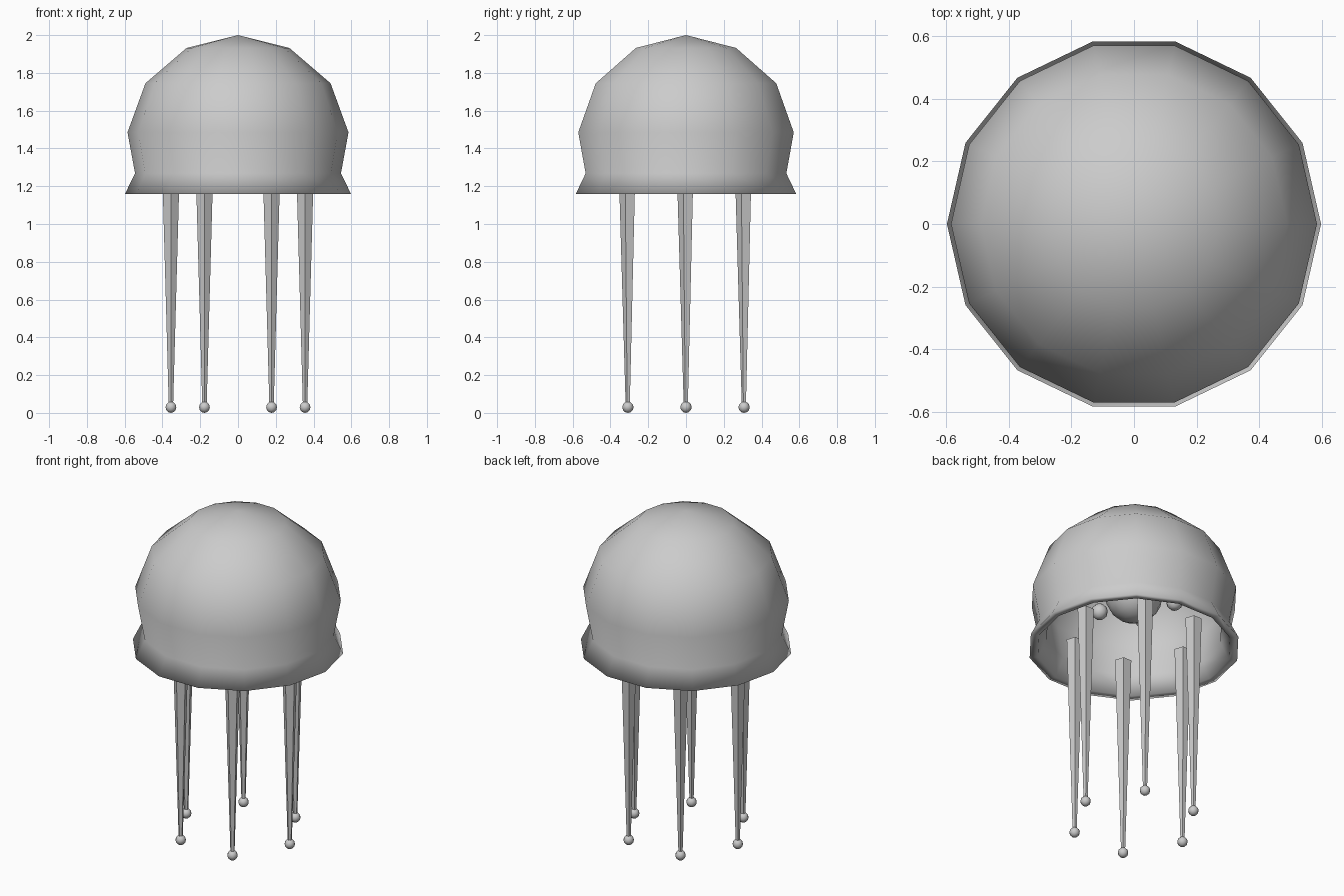
import bpy, bmesh
from math import cos, sin, pi, radians

cube = bpy.data.objects.get("Cube")
if cube:
    bpy.data.objects.remove(cube, do_unlink=True)

GREY = (0.6, 0.6, 0.6, 1.0)
mat = bpy.data.materials.new("plain_grey")
mat.use_nodes = True
mat.diffuse_color = GREY
mat.node_tree.nodes["Principled BSDF"].inputs["Base Color"].default_value = GREY


def finish(name, bm, smooth_angle=None):
    bmesh.ops.recalc_face_normals(bm, faces=bm.faces)
    mesh = bpy.data.meshes.new(name)
    bm.to_mesh(mesh)
    bm.free()
    mesh.materials.append(mat)
    obj = bpy.data.objects.new(name, mesh)
    bpy.context.collection.objects.link(obj)
    if smooth_angle:
        bpy.ops.object.select_all(action="DESELECT")
        obj.select_set(True)
        bpy.context.view_layer.objects.active = obj
        bpy.ops.object.shade_smooth_by_angle(angle=radians(smooth_angle))
    return obj


def lathe(name, profile, sides, start=0.0, center=(0, 0), smooth_angle=None):
    """Revolve (radius, z) points; zero radius becomes a single pole."""
    bm = bmesh.new()
    rings = []
    for r, z in profile:
        count = sides if r else 1
        rings.append([bm.verts.new((center[0] + r * cos(start + 2 * pi * i / sides),
                                    center[1] + r * sin(start + 2 * pi * i / sides), z))
                      for i in range(count)])
    for a, b in zip(rings, rings[1:]):
        for i in range(sides):
            j = (i + 1) % sides
            quad = [a[i % len(a)], a[j % len(a)], b[j % len(b)], b[i % len(b)]]
            bm.faces.new(list(dict.fromkeys(quad)))
    return finish(name, bm, smooth_angle)


def ball(name, center, radius, segments, rings):
    bm = bmesh.new()
    bmesh.ops.create_uvsphere(bm, u_segments=segments, v_segments=rings, radius=radius)
    bmesh.ops.translate(bm, verts=bm.verts, vec=center)
    return finish(name, bm, 60)


# Hollow bell with a flared, softly shaded rim: outside down, then inside back up
outer = [(0, 2.0), (0.272, 1.932), (0.49, 1.745), (0.585, 1.485), (0.545, 1.268), (0.598, 1.16)]
inner = [(0.55, 1.16), (0.5, 1.265), (0.538, 1.48), (0.45, 1.715), (0.25, 1.89), (0, 1.95)]
lathe("bell", outer + inner, 14, smooth_angle=180)

# Six tapered tentacles, each with a small ball tip
for k in range(6):
    x, y = 0.355 * cos(k * pi / 3), 0.355 * sin(k * pi / 3)
    lathe(f"tentacle_{k + 1}", [(0, 1.27), (0.048, 1.27), (0.012, 0.035), (0, 0.035)],
          5, start=-pi / 2, center=(x, y))
    ball(f"tentacle_tip_{k + 1}", (x, y, 0.03), 0.03, 10, 6)

# Core inside the bell, ringed by small nodes
ball("core", (0, 0, 1.5), 0.163, 16, 10)
for k in range(5):
    a = 2 * pi * k / 5
    ball(f"inner_node_{k + 1}", (0.228 * cos(a), 0.228 * sin(a), 1.46), 0.047, 10, 6)
